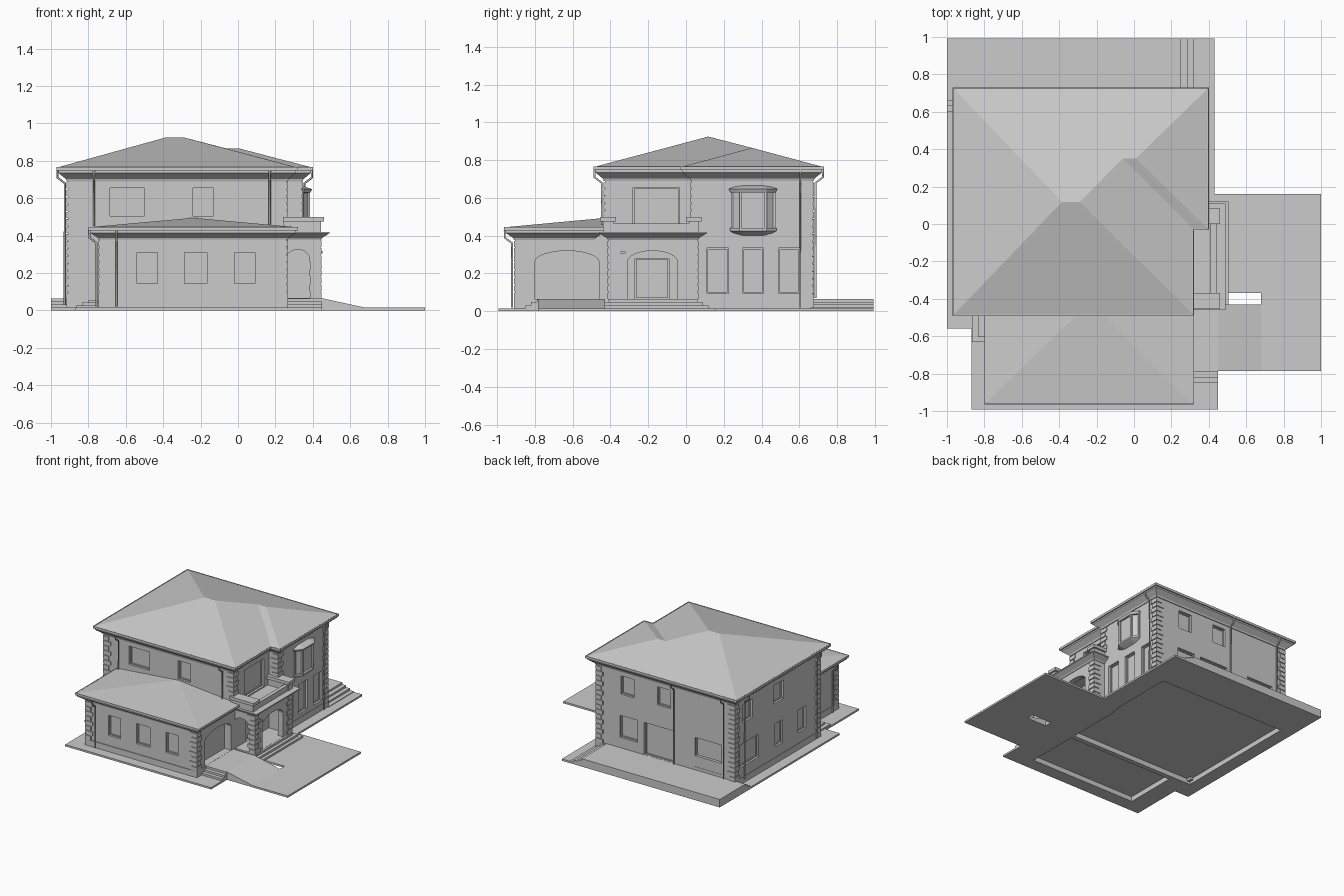
import bpy, bmesh, math
from mathutils import Vector

if "Cube" in bpy.data.objects:
    bpy.data.objects.remove(bpy.data.objects["Cube"])


def mesh_obj(name, verts, faces):
    me = bpy.data.meshes.new(name)
    me.from_pydata(verts, [], faces)
    bm = bmesh.new()
    bm.from_mesh(me)
    bmesh.ops.recalc_face_normals(bm, faces=bm.faces)
    bm.to_mesh(me)
    bm.free()
    ob = bpy.data.objects.new(name, me)
    bpy.context.collection.objects.link(ob)
    return ob


def boxes(name, items):
    """One object from boxes given as (x0, x1, y0, y1, z0, z1)."""
    v, f = [], []
    for x0, x1, y0, y1, z0, z1 in items:
        n = len(v)
        v += [(x, y, z) for z in (z0, z1) for x, y in ((x0, y0), (x1, y0), (x1, y1), (x0, y1))]
        f += [[n + i for i in q] for q in ((3, 2, 1, 0), (4, 5, 6, 7), (0, 1, 5, 4),
                                           (1, 2, 6, 5), (2, 3, 7, 6), (3, 0, 4, 7))]
    return mesh_obj(name, v, f)


def offset(poly, d):
    """Mitred outward offset of a counter-clockwise outline."""
    out = []
    for i, p in enumerate(poly):
        p = Vector(p)
        a = (p - Vector(poly[i - 1])).normalized()
        b = (Vector(poly[(i + 1) % len(poly)]) - p).normalized()
        na, nb = Vector((a.y, -a.x)), Vector((b.y, -b.x))
        out.append(p + (na + nb) * (d / (1 + na.dot(nb))))
    return out


def loft(name, poly, rings, ring=False):
    """Stack offset copies of an outline, rings are (offset, z); ring=True closes the section."""
    n, m = len(poly), len(rings)
    v = [(p.x, p.y, z) for d, z in rings for p in offset(poly, d)]
    f = [(k * n + i, k * n + (i + 1) % n, (k + 1) % m * n + (i + 1) % n, (k + 1) % m * n + i)
         for k in range(m if ring else m - 1) for i in range(n)]
    if not ring:
        f += [list(range(n))[::-1], list(range(len(v) - n, len(v)))]
    return mesh_obj(name, v, f)


def prism(name, axis, prof, a, b):
    """Extrude a (u, z) profile along x or y from a to b."""
    n = len(prof)
    v = [(t, u, z) if axis == 'x' else (u, t, z) for t in (a, b) for u, z in prof]
    f = [(i, (i + 1) % n, n + (i + 1) % n, n + i) for i in range(n)]
    return mesh_obj(name, v, f + [list(range(n)), list(range(n, 2 * n))])


def arch(u0, u1, z0, zs, zt, n=16):
    c, r = (u0 + u1) / 2, (u1 - u0) / 2
    return [(u0, z0), (u1, z0)] + [(c + r * math.cos(math.pi * i / n),
                                    zs + (zt - zs) * math.sin(math.pi * i / n)) for i in range(n + 1)]


def cut(ob, cutter):
    m = ob.modifiers.new('cut', 'BOOLEAN')
    m.operation, m.object, m.solver = 'DIFFERENCE', cutter, 'EXACT'
    bpy.context.view_layer.objects.active = ob
    bpy.ops.object.modifier_apply(modifier='cut')
    bpy.data.objects.remove(cutter)


def slab(axis, p, s, u0, u1, z0, z1, d0, d1):
    a, b = sorted((p + s * d0, p + s * d1))
    return (a, b, u0, u1, z0, z1) if axis == 'x' else (u0, u1, a, b, z0, z1)


def windows(name, ob, axis, p, s, specs):
    """Recessed openings with a thin frame in one wall."""
    holes, bars = [], []
    w, D = .007, .025
    for u0, u1, z0, z1 in specs:
        holes.append(slab(axis, p, s, u0, u1, z0, z1, -D, .02))
        bars += [slab(axis, p, s, *q, -D - .005, -D + .008) for q in
                 ((u0, u0 + w, z0, z1), (u1 - w, u1, z0, z1), (u0, u1, z0, z0 + w), (u0, u1, z1 - w, z1))]
    cut(ob, boxes('cutter', holes))
    boxes(name, bars)


def quoins(name, x, y, sx, sy, z0, z1):
    """Alternating corner stones; sx, sy point outward."""
    n = round((z1 - z0) / .04)
    h, items = (z1 - z0) / n, []
    for i in range(n):
        a, b = (.06, .045) if i % 2 else (.045, .06)
        xs, ys = sorted((x + sx * .007, x - sx * a)), sorted((y + sy * .007, y - sy * b))
        items.append((*xs, *ys, z0 + i * h, z0 + (i + 1) * h - .007))
    boxes(name, items)


def pipe(name, pts):
    cu = bpy.data.curves.new(name, 'CURVE')
    cu.dimensions, cu.bevel_depth, cu.bevel_resolution, cu.use_fill_caps = '3D', .006, 1, True
    sp = cu.splines.new('POLY')
    sp.points.add(len(pts) - 1)
    for q, c in zip(sp.points, pts):
        q.co = (*c, 1)
    bpy.context.collection.objects.link(bpy.data.objects.new(name, cu))


# Ground slabs around the building, terraces and steps
G = (0, .015)
boxes('ground_slab', [(-1, .43, .67, .992, *G), (-1, -.91, -.56, .67, *G), (.26, .43, -.5, .67, *G),
                      (-.91, -.74, -.56, -.43, *G), (-.87, -.74, -.992, -.56, *G),
                      (-.74, .26, -.992, -.905, *G), (.26, .45, -.992, -.5, *G)])
boxes('drive_slab', [(.68, 1, -.785, .16, *G), (.43, .68, -.37, .16, *G), (.43, .49, -.5, -.37, *G)])
prism('drive_ramp', 'y', [(.45, 0), (.68, 0), (.68, .015), (.45, .065)], -.785, -.43)
boxes('back_terrace', [(-1, .25, .66, .992, 0, .065)] +
      [(.2, .25 + .035 * i, .66, .992, 0, .065 - .015 * i) for i in (1, 2, 3)] +
      [(-1, -.905, .66 - .03 * i, .7, 0, .065 - .017 * i) for i in (1, 2)])
boxes('garage_apron', [(.25, .45, -.79 - .03 * i, -.43, 0, .065 - .017 * i) for i in range(3)])
boxes('porch_steps', [(.25, .455 + .025 * i, -.41 - .02 * i, .06 + .03 * i, 0, .065 - .017 * i)
                      for i in range(3)])
boxes('side_steps', [(-.80 - .033 * i, -.73, -.58 - .025 * i, -.42, 0, .055 - .014 * i) for i in range(3)])

# Main two-storey block, raised floor over an open base
MAIN = [(-.91, -.43), (.26, -.43), (.26, .03), (.34, .03), (.34, .67), (-.91, .67)]
main = loft('main_walls', MAIN, [(0, .04), (0, .71)])
UP = (.505, .655)
windows('front_windows', main, 'y', -.43, -1, [(-.685, -.5, *UP), (-.24, -.13, *UP)])
windows('back_windows', main, 'y', .67, 1, [(.0, .12, *UP), (-.33, -.21, *UP), (-.03, .13, .15, .33),
                                           (-.35, -.09, .066, .33), (-.79, -.55, .09, .33)])
boxes('back_window_panel', [(-.79, -.55, .63, .668, .09, .18)])
windows('left_windows', main, 'x', -.91, -1, [(.44, .56, *UP), (.04, .16, *UP), (.36, .6, .15, .335),
                                             (.05, .15, .15, .335), (-.25, -.15, .15, .335)])
windows('right_windows', main, 'x', .34, 1, [(.11, .225, .095, .335), (.3, .41, .095, .335),
                                            (.49, .6, .095, .335)])
windows('entry_doors', main, 'x', .26, 1, [(-.28, -.035, .43, .655), (-.27, -.09, .066, .28)])
PL = [(.006, 0), (.006, .064), (-.02, .064), (-.02, 0)]
loft('main_plinth', MAIN, PL, ring=True)
loft('main_cornice', MAIN, [(.006, .69), (.01, .702), (.05, .735), (.05, .747), (.061, .747),
                            (.061, .766), (.055, .766), (.055, .757)])

# Main hip roof with side extension
z, zr = .765, .925
roof = [(x, y, z - d) for d in (0, .015) for x, y in offset(MAIN, .053)]
mesh_obj('main_roof', roof + [(-.385, .118, zr), (-.29, .118, zr), (-.06, .35, .865), (.01, .35, .865)],
         [(0, 1, 13, 12), (5, 0, 12), (4, 5, 12, 13, 14, 15), (1, 2, 14, 13), (2, 3, 15, 14), (3, 4, 15),
          (11, 10, 9, 8, 7, 6)] + [(i, (i + 1) % 6, (i + 1) % 6 + 6, i + 6) for i in range(6)])

# Single-storey front wing with garage
wing = boxes('wing_walls', [(-.74, .26, -.905, -.42, .04, .42)])
LOW = (.145, .31)
windows('wing_windows', wing, 'y', -.905, -1, [(-.54, -.43, *LOW), (-.285, -.165, *LOW), (-.02, .09, *LOW)])
windows('side_door', wing, 'x', -.74, -1, [(-.57, -.47, .056, .29)])
cut(wing, prism('cutter', 'x', arch(-.8, -.46, .066, .26, .32), .2, .3))
loft('wing_plinth', [(-.74, -.905), (.26, -.905), (.26, -.43), (-.74, -.43)], PL, ring=True)
WING = [(-.74, -.905), (.26, -.905), (.26, -.49), (-.74, -.49)]
loft('wing_cornice', WING, [(.006, .378), (.01, .388), (.05, .415), (.05, .428), (.06, .428),
                            (.06, .446), (.054, .446), (.054, .437)])
mesh_obj('wing_roof', [(-.793, -.958, .445), (.313, -.958, .445), (.313, -.43, .445),
                       (-.793, -.43, .445), (-.24, -.42, .495)],
         [(0, 1, 4), (1, 2, 4), (2, 3, 4), (3, 0, 4), (3, 2, 1, 0)])

# Arched entrance porch with balcony
porch = boxes('porch_walls', [(.262, .44, -.41, .06, .05, .4)])
cut(porch, prism('cutter', 'x', arch(-.31, -.045, .066, .26, .32), .2, .5))
cut(porch, prism('cutter', 'y', arch(.255, .385, .066, .27, .325), -.5, -.2))
cut(porch, boxes('cutter', [(.2, .395, -.365, .025, .066, .36)]))
loft('porch_cornice', [(.2, -.41), (.44, -.41), (.44, .06), (.2, .06)],
     [(.004, .378), (.01, .388), (.045, .41), (.05, .411), (.05, .42)])
boxes('balcony_parapet', [(.24, .445, -.44, -.385, .41, .478), (.24, .445, .015, .068, .41, .478),
                          (.41, .44, -.4, .03, .41, .465)])
boxes('balcony_caps', [(.24, .46, -.455, -.37, .475, .5), (.24, .46, 0, .082, .475, .5)])
boxes('porch_lamp', [(.43, .452, -.385, -.32, .305, .317)])

# Bay window
BAY = [(.25, .235), (.35, .235), (.388, .285), (.388, .425), (.35, .475), (.25, .475)]
loft('bay_window', BAY, [(-.05, .4), (-.015, .415), (.003, .425), (.003, .44), (-.014, .441), (-.014, .628),
                         (.0, .63), (.008, .648), (-.025, .66), (-.07, .67)])
boxes('bay_posts', [(x - .013, x - .002, y - .006, y + .006, .435, .635)
                    for x, y in ((.352, .243), (.388, .288), (.388, .422), (.352, .467))])

# Corner stones
for nm, *q in (('back_left', -.91, .67, -1, 1, .065, .69), ('back_right', .34, .67, 1, 1, .02, .69),
               ('front_left', -.91, -.43, -1, -1, .02, .69), ('front_right', .26, -.43, 1, -1, .5, .69),
               ('inner_right', .34, .03, 1, -1, .5, .69), ('wing_left', -.74, -.905, -1, -1, .065, .38),
               ('wing_right', .26, -.905, 1, -1, .065, .38), ('porch_front', .44, -.41, 1, -1, .065, .38),
               ('porch_back', .44, .06, 1, 1, .065, .38)):
    quoins('quoins_' + nm, *q)

# Downspouts: (x, y, outward direction, eave height, foot height)
for nm, x, y, dx, dy, zt, zb in (('front_a', -.77, -.43, 0, -1, .75, .45), ('front_b', .17, -.43, 0, -1, .75, .46),
                                 ('left_a', -.91, -.37, -1, 0, .75, .03), ('left_b', -.91, .56, -1, 0, .75, .05),
                                 ('back_a', -.37, .67, 0, 1, .75, .07), ('back_b', -.82, .67, 0, 1, .75, .07),
                                 ('right', .34, .605, 1, 0, .75, .02), ('wing_left', -.74, -.82, -1, 0, .43, .02),
                                 ('wing_front', -.65, -.905, 0, -1, .43, .02)):
    pipe('downspout_' + nm, [(x + dx * d, y + dy * d, h) for d, h in
                             ((.055, zt), (.055, zt - .04), (.016, zt - .07), (.016, zb))])
